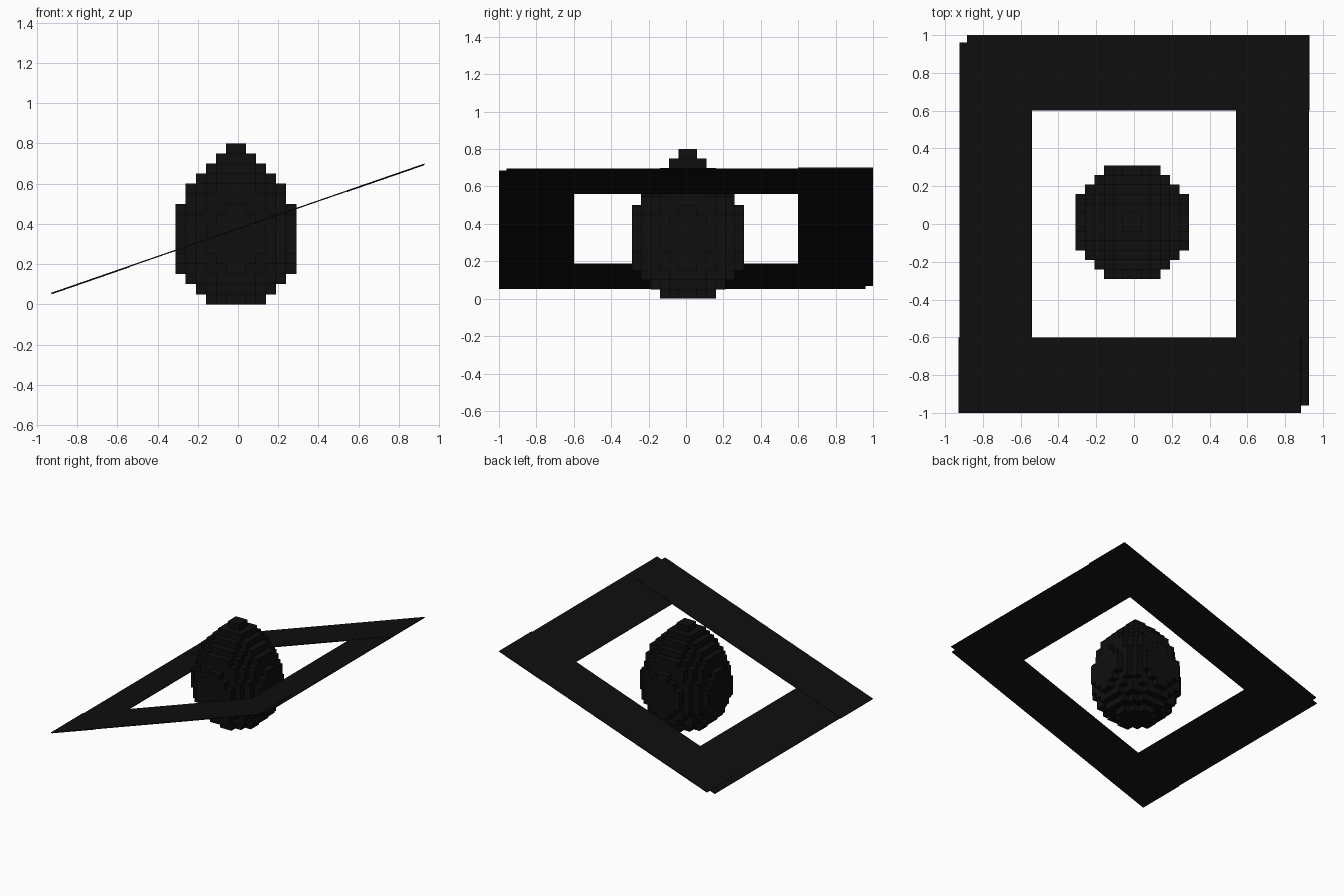
import bpy, bmesh, math
from mathutils import Vector, Matrix

cube = bpy.data.objects.get("Cube")
if cube:
    bpy.data.objects.remove(cube, do_unlink=True)

# Single near-black colour
black = bpy.data.materials.new("near_black")
black.use_nodes = True
colour = (0.0045, 0.0045, 0.0045, 1)
black.diffuse_color = colour
black.node_tree.nodes["Principled BSDF"].inputs["Base Color"].default_value = colour


def add_object(name, bm):
    mesh = bpy.data.meshes.new(name)
    bm.to_mesh(mesh)
    bm.free()
    mesh.materials.append(black)
    obj = bpy.data.objects.new(name, mesh)
    bpy.context.collection.objects.link(obj)
    return obj


# Stepped egg: each layer is a disc of blocks, given by its squared radius
UNIT = 0.05
layers = [7.75, 17.75, 25.75, 31.75, 35.75, 37.75, 37.75, 37,
          35, 32, 28, 23, 18, 10, 4.6, 1]
cells = {(i, j, k)
         for k, r2 in enumerate(layers)
         for i in range(-6, 6) for j in range(-6, 6)
         if (i + 0.5) ** 2 + (j + 0.5) ** 2 <= r2}

bm = bmesh.new()
for cell in cells:
    centre = Vector(cell) + Vector((0.5, 0.5, 0.5))
    for axis in range(3):
        for side in (-1, 1):
            n = Vector((0, 0, 0))
            n[axis] = side
            if tuple(int(a + b) for a, b in zip(cell, n)) in cells:
                continue
            u = Vector((n.y, n.z, n.x))
            v = n.cross(u)
            corners = [centre + (n + a * u + b * v) / 2
                       for a, b in ((-1, -1), (1, -1), (1, 1), (-1, 1))]
            bm.faces.new([bm.verts.new(c * UNIT) for c in corners])
bmesh.ops.remove_doubles(bm, verts=bm.verts, dist=0.001)
egg = add_object("stepped_egg", bm)
egg.location = (-0.01, 0.01, 0)


# Tilted square ring of four thin overlapping planks
tilt = Matrix.Translation((0, 0, 0.375)) @ Matrix.Rotation(math.radians(-19.1), 4, "Y")


def plank(name, x0, x1, y0, y1, lift):
    bm = bmesh.new()
    bmesh.ops.create_cube(bm, size=1)
    bmesh.ops.scale(bm, vec=(x1 - x0, y1 - y0, 0.006), verts=bm.verts)
    bmesh.ops.translate(bm, vec=((x0 + x1) / 2, (y0 + y1) / 2, lift), verts=bm.verts)
    add_object(name, bm).matrix_world = tilt


plank("ring_back", -0.935, 0.983, 0.6, 1, 0.001)
plank("ring_front", -0.983, 0.935, -1, -0.6, 0.001)
plank("ring_right", -0.978, -0.573, -1, 0.96, -0.001)
plank("ring_left", 0.573, 0.978, -0.96, 1, -0.001)
